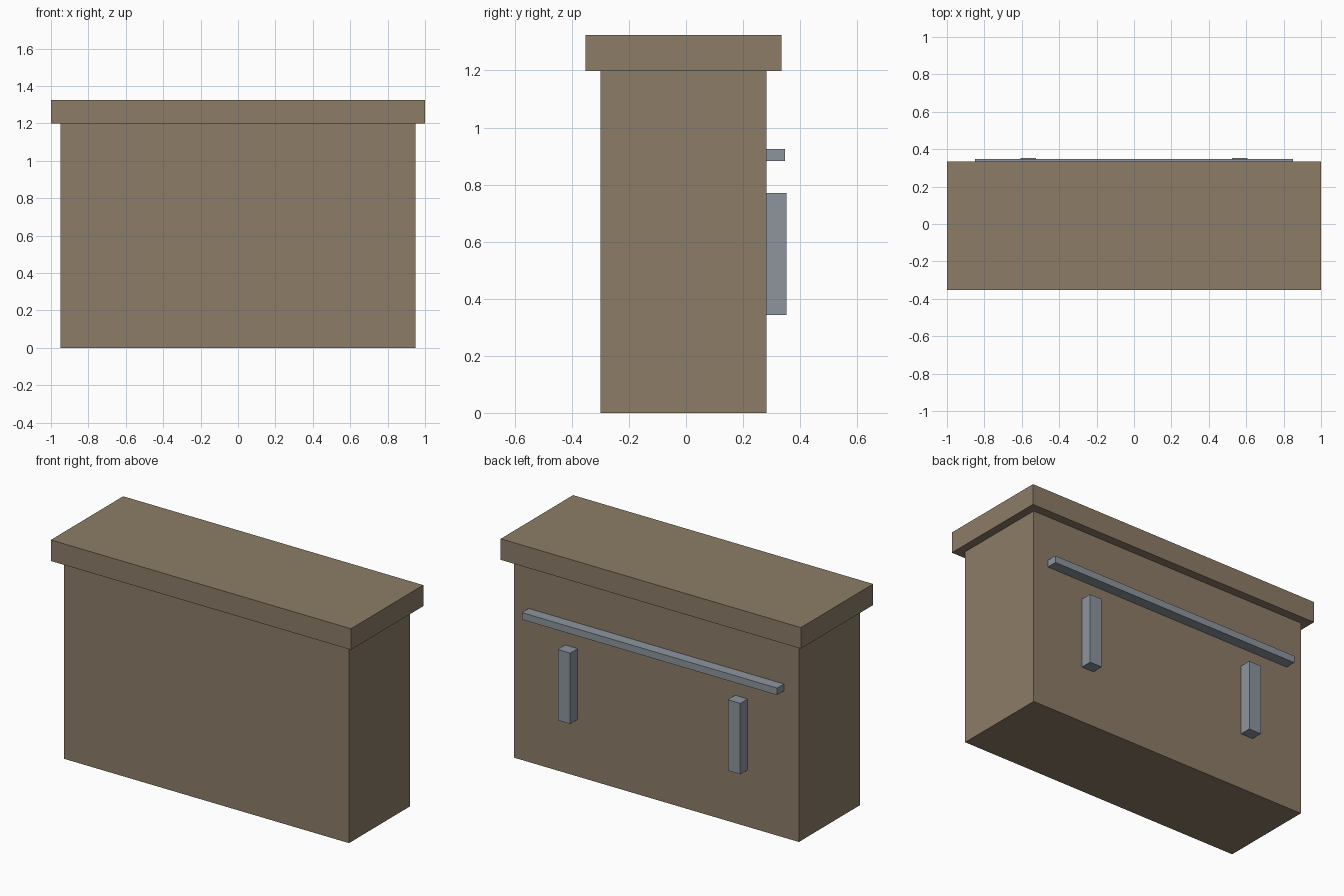
import bpy

if "Cube" in bpy.data.objects:
    bpy.data.objects.remove(bpy.data.objects["Cube"])


def material(name, rgb):
    m = bpy.data.materials.new(name)
    m.diffuse_color = (*rgb, 1.0)
    m.use_nodes = True
    m.node_tree.nodes["Principled BSDF"].inputs["Base Color"].default_value = m.diffuse_color
    return m


def box(name, x, y, z, mat):
    """Box from (min, max) ranges on each axis."""
    bpy.ops.mesh.primitive_cube_add(size=1)
    ob = bpy.context.object
    ob.name = name
    for v in ob.data.vertices:
        v.co = [r[0] if c < 0 else r[1] for c, r in zip(v.co, (x, y, z))]
    ob.data.materials.append(mat)
    return ob


brown = material("brown wood", (0.262, 0.202, 0.136))
grey = material("grey metal", (0.27, 0.30, 0.342))

# Counter body and overhanging top
box("counter_body", (-0.95, 0.95), (-0.30, 0.282), (0, 1.198), brown)
box("counter_top", (-1, 1), (-0.353, 0.335), (1.198, 1.325), brown)

# Long rail across the back
box("back_rail", (-0.85, 0.85), (0.282, 0.347), (0.883, 0.925), grey)

# Pair of upright door handles
for side, name in ((-1, "left_handle"), (1, "right_handle")):
    xs = sorted((side * 0.525, side * 0.608))
    box(name, xs, (0.282, 0.352), (0.343, 0.77), grey)
